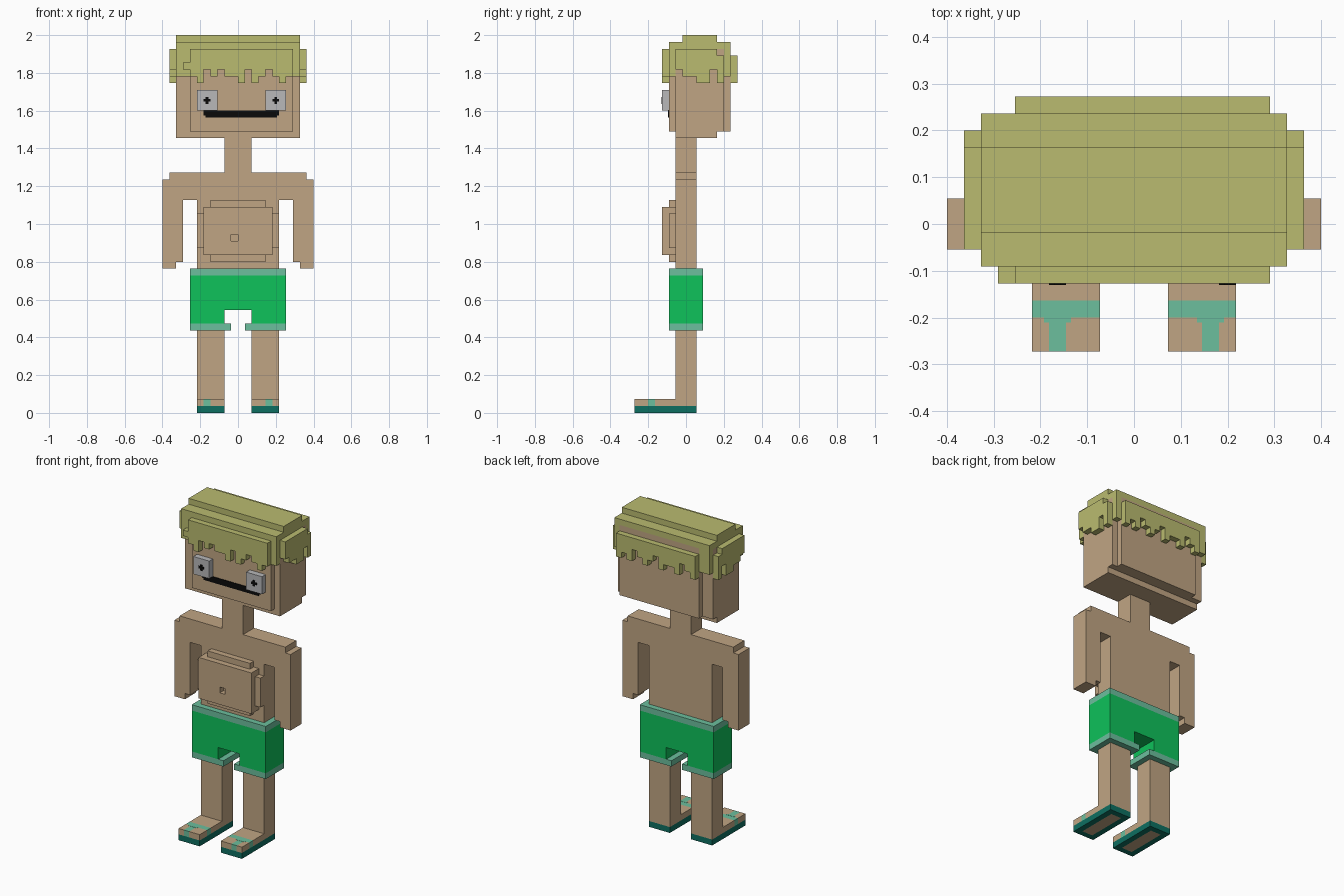
import bpy, bmesh

cube = bpy.data.objects.get("Cube")
if cube:
    bpy.data.objects.remove(cube)

V = 2 / 55  # one block


def material(name, hex_code):
    def linear(c):
        return c / 12.92 if c <= 0.04045 else ((c + 0.055) / 1.055) ** 2.4
    rgb = [linear(int(hex_code[i:i + 2], 16) / 255) for i in (0, 2, 4)]
    m = bpy.data.materials.new(name)
    m.use_nodes = True
    m.diffuse_color = (*rgb, 1)
    m.node_tree.nodes["Principled BSDF"].inputs["Base Color"].default_value = (*rgb, 1)
    return m


skin = material("skin", "C0A583")
hair = material("straw hair", "BABB70")
green = material("green cloth", "0EC25B")
trim = material("pale teal trim", "6CBF9D")
sole = material("dark teal rubber", "0D6F61")
eye_grey = material("eye grey", "B8B8BA")
black = material("black", "0A0A0A")


def add_prism(bm, pts, axis, lo, hi):
    """Extrude a 2D outline along an axis, measured in blocks."""
    def place(p, d):
        co = {"x": (d, p[0], p[1]), "y": (p[0], d, p[1]), "z": (p[0], p[1], d)}[axis]
        return bm.verts.new([c * V for c in co])
    a = [place(p, lo) for p in pts]
    b = [place(p, hi) for p in pts]
    bm.faces.new(a)
    bm.faces.new(b[::-1])
    for i in range(len(a)):
        j = (i + 1) % len(a)
        bm.faces.new((a[i], b[i], b[j], a[j]))


def finish(name, mat, bm):
    bmesh.ops.recalc_face_normals(bm, faces=bm.faces)
    me = bpy.data.meshes.new(name)
    bm.to_mesh(me)
    bm.free()
    me.materials.append(mat)
    ob = bpy.data.objects.new(name, me)
    bpy.context.collection.objects.link(ob)
    return ob


def prism(name, mat, pts, axis, lo, hi):
    bm = bmesh.new()
    add_prism(bm, pts, axis, lo, hi)
    return finish(name, mat, bm)


def boxes(name, mat, *items):
    """Each item is x0, x1, y0, y1, z0, z1 in blocks."""
    bm = bmesh.new()
    for x0, x1, y0, y1, z0, z1 in items:
        add_prism(bm, [(x0, y0), (x1, y0), (x1, y1), (x0, y1)], "z", z0, z1)
    return finish(name, mat, bm)


def mirrored(half):
    return half + [(-x, z) for x, z in reversed(half)]


def fringe(name, start, bottoms, top, axis, lo, hi):
    """Hair sheet with a ragged lower edge; top is a list of upper corners."""
    pts = []
    for i, z in enumerate(bottoms):
        for u in (start + i, start + i + 1):
            if len(pts) > 1 and pts[-1][1] == z and pts[-2][1] == z:
                pts.pop()
            pts.append((u, z))
    clean = [p for i, p in enumerate(pts) if i == 0 or p != pts[i - 1]]
    return prism(name, hair, clean + top, axis, lo, hi)


# Legs, feet and sandals
for side, s in (("left", 1), ("right", -1)):
    def bx(x0, x1, *rest):
        return (min(s * x0, s * x1), max(s * x0, s * x1), *rest)
    boxes(side + "_leg", skin, bx(2, 6, -1.5, 1.5, 2, 12))
    boxes(side + "_foot", skin,
          bx(2, 6, -4.5, 1.5, 1, 2),
          bx(2, 4, -7.5, -5.5, 1, 2), bx(5, 6, -7.5, -5.5, 1, 2),
          bx(3, 5, -6.5, 0.5, 0, 1))
    boxes(side + "_sandal_strap", trim,
          bx(2, 6, -5.5, -4.5, 1, 2), bx(4, 5, -7.5, -5.5, 1, 2),
          bx(3.7, 5.3, -5.8, -5.5, 1.95, 2.03))
    boxes(side + "_sandal_sole", sole,
          bx(2, 3, -7.5, 1.5, 0, 1), bx(5, 6, -7.5, 1.5, 0, 1),
          bx(3, 5, -7.5, -6.5, 0, 1), bx(3, 5, 0.5, 1.5, 0, 1))
    boxes(side + "_shorts_cuff", trim, bx(1, 7, -2.5, 2.5, 12, 13))

# Shorts
prism("shorts", green, mirrored([(2, 15), (2, 13), (7, 13), (7, 20)]), "y", -2.5, 2.5)
boxes("waistband", trim, (-7, 7, -2.5, 2.5, 20, 21))

# Torso with arms and neck as one outline
prism("torso_and_arms", skin, mirrored([
    (6, 21), (6, 31), (8, 31), (8, 22), (9, 22), (9, 21), (11, 21),
    (11, 34), (10, 34), (10, 35), (2, 35), (2, 40)]), "y", -1.5, 1.5)

# Belly, with a recessed navel
prism("belly_base", skin, mirrored([
    (4, 22), (4, 23), (5, 23), (5, 24), (6, 24), (6, 29),
    (5, 29), (5, 30), (4, 30), (4, 31)]), "y", -2.5, -1.5)
boxes("belly_front", skin,
      (-5, -1, -3.5, -2.5, 23, 30), (0, 5, -3.5, -2.5, 23, 30),
      (-1, 0, -3.5, -2.5, 23, 25), (-1, 0, -3.5, -2.5, 26, 30))

# Head
boxes("head", skin,
      (-9, 9, -1.5, 4.5, 40, 41),
      (-9, 9, -1.5, 5.5, 41, 53),
      (-7, 8, -2.5, -1.5, 41, 53),
      (-7, 8, 5.5, 6.5, 41, 53))

# Eyes and mouth
for side, cx in (("left", 5.5), ("right", -4.5)):
    boxes(side + "_eye", eye_grey, (cx - 1.5, cx + 1.5, -3.5, -2.5, 44, 47))
    boxes(side + "_pupil", black,
          (cx - 0.5, cx + 0.5, -3.6, -3.5, 45.3, 45.7),
          (cx - 0.2, cx + 0.2, -3.6, -3.5, 45, 46))
boxes("mouth", black,
      (-5, 6, -2.6, -2.5, 43.3, 44), (-4.7, 5.7, -2.6, -2.5, 43, 43.3))

# Hair crown and corner fills
boxes("hair_crown", hair,
      (-9, 9, -0.5, 4.5, 54, 55), (-9, 9, -2.5, 6.5, 53, 54))
boxes("hair_corners", hair,
      (-9, -7, -2.5, -1.5, 49, 53), (8, 9, -2.5, -1.5, 49, 53),
      (-9, -7, 5.5, 6.5, 49, 53), (8, 9, 5.5, 6.5, 49, 53),
      (-8, -7, -3.5, -2.5, 50, 51))

# Ragged hair sheets around the head
fringe("front_fringe", -7, [49, 48, 50, 49, 50, 49, 49, 48, 50, 48, 49, 50, 49, 48, 49],
       [(8, 53), (-7, 53)], "y", -3.5, -2.5)
fringe("back_fringe", -7, [48, 49, 50, 48, 49, 49, 48, 50, 49, 48, 49, 50, 48, 49, 48],
       [(8, 52), (-7, 52)], "y", 6.5, 7.5)
for side, lo in (("left", 9), ("right", -10)):
    fringe(side + "_side_hair", -1.5, [50, 49, 49, 48, 48, 50, 48],
           [(5.5, 52), (4.5, 52), (4.5, 53), (-1.5, 53)], "x", lo, lo + 1)
